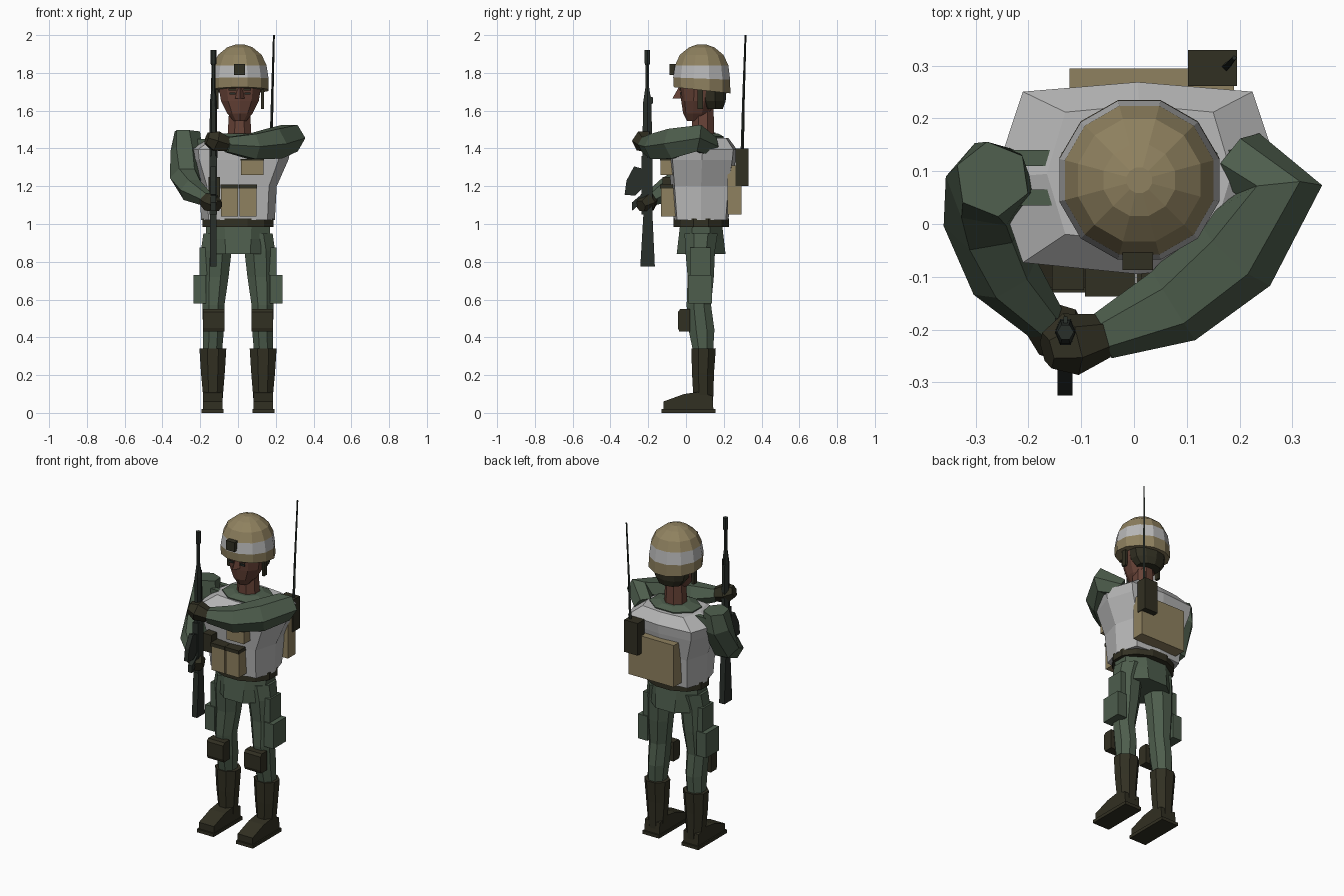
import bpy, bmesh, math
from mathutils import Vector


def material(name, r, g, b):
    m = bpy.data.materials.new(name)
    m.diffuse_color = (r, g, b, 1)
    return m


GREEN = material("green_cloth", .075, .11, .073)
DARK = material("dark_leather", .031, .029, .016)
GUN = material("gun_metal", .022, .028, .023)
KHAKI = material("khaki", .275, .22, .115)
WHITE = material("pale_grey", .48, .48, .48)
SKIN = material("brown_skin", .135, .055, .038)


def finish(name, bm, mats):
    bmesh.ops.recalc_face_normals(bm, faces=bm.faces[:])
    me = bpy.data.meshes.new(name)
    bm.to_mesh(me)
    bm.free()
    for m in mats:
        me.materials.append(m)
    ob = bpy.data.objects.new(name, me)
    bpy.context.collection.objects.link(ob)
    return ob


def skin_rings(name, rings, mats, bands=None):
    """Bridge rings of points into a closed flat-faced solid."""
    bm = bmesh.new()
    vs = [[bm.verts.new(p) for p in ring] for ring in rings]
    n = len(vs[0])
    for k, (a, b) in enumerate(zip(vs, vs[1:])):
        for i in range(n):
            j = (i + 1) % n
            f = bm.faces.new((a[i], a[j], b[j], b[i]))
            f.material_index = bands[k] if bands else 0
    for cap, k in ((vs[0], 0), (vs[-1], -1)):
        f = bm.faces.new(cap)
        f.material_index = bands[k] if bands else 0
    return finish(name, bm, mats)


def ngon(n, phase=.5):
    return [(math.sin((i + phase) * math.tau / n), -math.cos((i + phase) * math.tau / n))
            for i in range(n)]


def loft(name, rings, mat, section, bands=None):
    """Rings are (x, y, z, rx, ry[, rise toward the front])."""
    pts = []
    for cx, cy, z, rx, ry, *tilt in rings:
        t = tilt[0] if tilt else 0
        pts.append([(cx + rx * u, cy + ry * v, z - t * v) for u, v in section])
    return skin_rings(name, pts, mat if isinstance(mat, list) else [mat], bands)


def tube(name, path, mat, n=6):
    """Limb along a path of (x, y, z, radius)."""
    p = [Vector(q[:3]) for q in path]
    rings = []
    for i, q in enumerate(path):
        d = Vector()
        if i:
            d += (p[i] - p[i - 1]).normalized()
        if i < len(p) - 1:
            d += (p[i + 1] - p[i]).normalized()
        rot = d.to_track_quat('Z', 'Y')
        rings.append([p[i] + rot @ Vector((u * q[3], v * q[3], 0)) for u, v in ngon(n)])
    return skin_rings(name, rings, [mat])


def box(name, x0, x1, y0, y1, z0, z1, mat):
    rings = [[(x0, y0, z), (x1, y0, z), (x1, y1, z), (x0, y1, z)] for z in (z0, z1)]
    return skin_rings(name, rings, [mat])


def prism(name, profile, x0, x1, mat):
    """Side outline of (y, z) points pulled across x."""
    return skin_rings(name, [[(x, y, z) for y, z in profile] for x in (x0, x1)], [mat])


OCT, HEX, TEN, TWELVE = ngon(8), ngon(6), ngon(10, 0), ngon(12)
CHEST = [(0, -1), (.8, -.88), (1, 0), (.8, .9), (0, 1), (-.8, .9), (-1, 0), (-.8, -.88)]

# Legs, boots and leg gear
for s, side in ((-1, "right"), (1, "left")):
    def mx(a, b):
        return sorted((s * a, s * b))
    c = [(.10, .08, .95, .09, .095), (.115, .075, .86, .088, .085), (.122, .078, .72, .078, .075),
         (.13, .068, .57, .063, .07), (.13, .082, .44, .06, .074), (.135, .09, .33, .055, .058)]
    loft(side + "_trouser_leg", [(s * x, *r) for x, *r in c], GREEN, OCT)
    c = [(.133, .093, .34, .077, .07), (.133, .09, .21, .068, .063), (.132, .092, .04, .052, .055)]
    loft(side + "_boot_shaft", [(s * x, *r) for x, *r in c], DARK, OCT)
    prism(side + "_boot_foot", [(-.12, .018), (.145, .018), (.14, .09), (.06, .11), (-.01, .1),
                                (-.12, .06)], *mx(.082, .185), DARK)
    box(side + "_boot_sole", *mx(.077, .193), -.13, .155, 0, .02, DARK)
    prism(side + "_knee_pad", [(.02, .43), (-.035, .43), (-.043, .45), (-.043, .535), (-.03, .55),
                               (.02, .55)], *mx(.072, .185), DARK)
    box(side + "_thigh_pouch", *mx(.17, .235), .012, .138, .578, .73, GREEN)
    box(side + "_pocket_flap", *mx(.165, .205), .02, .13, .73, .875, GREEN)

# Jacket skirt and belt
loft("jacket_skirt", [(0, .08, .84, .17, .14), (0, .08, .92, .18, .13), (0, .08, 1.0, .185, .12)],
     GREEN, OCT)
loft("belt", [(0, .08, .985, .195, .152), (0, .08, 1.03, .195, .152)], DARK, TWELVE)

# Armoured vest, collar and shoulder straps
loft("vest", [(0, .08, 1.02, .195, .145), (0, .08, 1.2, .205, .16), (.005, .085, 1.34, .262, .178),
              (.007, .087, 1.395, .272, .182), (.01, .095, 1.455, .175, .13)], WHITE, CHEST)
loft("collar", [(.01, .085, 1.40, .16, .11), (.01, .088, 1.462, .16, .122),
                (.01, .09, 1.48, .09, .085)], GREEN, OCT)
for x0, x1, y in ((-.23, -.13, .11), (-.23, -.13, .035), (.14, .24, .11)):
    box("shoulder_strap", x0, x1, y, y + .03, 1.39, 1.45, GREEN)

# Chest pouches
for x in (-.09, .008):
    box("front_pouch", x, x + .09, -.132, -.05, 1.04, 1.188, KHAKI)
    box("front_pouch_flap", x - .003, x + .093, -.137, -.05, 1.188, 1.21, DARK)
box("chest_pouch", .015, .135, -.135, -.05, 1.26, 1.335, KHAKI)
box("chest_pouch_flap", .013, .137, -.138, -.05, 1.335, 1.345, DARK)
box("side_pouch", -.155, -.095, -.125, -.05, 1.14, 1.25, DARK)

# Back pack, radio and antenna
box("back_pack", -.122, .19, .22, .295, 1.05, 1.31, KHAKI)
box("radio", .102, .195, .262, .33, 1.2, 1.4, DARK)
tube("antenna", [(.175, .298, 1.38, .009), (.18, .303, 1.62, .007), (.19, .315, 2.0, .005)], GUN, 4)

# Neck, head and face
loft("neck", [(.008, .09, 1.44, .07, .065), (.008, .09, 1.63, .058, .06)], SKIN, OCT)
loft("head", [(.01, .05, 1.545, .035, .045), (.01, .06, 1.585, .07, .075), (.01, .07, 1.65, .105, .095),
              (.01, .075, 1.72, .117, .107), (.01, .08, 1.78, .115, .11)], SKIN, TEN)
loft("hair", [(.01, .14, 1.61, .075, .055), (.01, .13, 1.65, .105, .08), (.01, .125, 1.74, .12, .092)],
     DARK, TEN)
loft("nose", [(.01, -.03, 1.665, .025, .042), (.01, -.02, 1.735, .009, .012)], SKIN, ngon(4, 0))
for s in (-1, 1):
    box("eye", *sorted((.01 + s * .024, .01 + s * .055)), -.031, -.023, 1.685, 1.697, GUN)
    box("eyebrow", *sorted((.01 + s * .018, .01 + s * .06)), -.034, -.026, 1.708, 1.718, DARK)
    box("chin_strap", *sorted((.01 + s * .112, .01 + s * .128)), .06, .09, 1.61, 1.73, DARK)

# Helmet with a pale band
loft("helmet", [(.01, .085, 1.708, .157, .155, .017), (.01, .083, 1.77, .157, .156, .006),
                (.01, .083, 1.84, .146, .146), (.01, .083, 1.895, .12, .12),
                (.01, .083, 1.935, .07, .07), (.01, .083, 1.95, .025, .025)],
     [KHAKI, WHITE], TWELVE, [0, 1, 0, 0, 0])
box("goggle_block", -.022, .036, -.087, -.04, 1.79, 1.848, DARK)

# Arms and gloved hands
tube("right_arm", [(-.268, .085, 1.49, .072), (-.272, .075, 1.39, .086), (-.28, .01, 1.245, .082),
                   (-.245, -.1, 1.18, .068), (-.165, -.19, 1.13, .04)], GREEN)
tube("right_hand", [(-.185, -.175, 1.135, .036), (-.145, -.205, 1.115, .055), (-.105, -.24, 1.095, .033)],
     DARK)
tube("left_arm", [(.2, .125, 1.41, .06), (.275, .065, 1.455, .082), (.19, -.055, 1.425, .092),
                  (.075, -.155, 1.41, .077), (-.06, -.213, 1.42, .045)], GREEN)
tube("left_hand", [(-.055, -.212, 1.42, .042), (-.12, -.228, 1.44, .06), (-.165, -.24, 1.455, .035)], DARK)

# Rifle held upright
prism("rifle_stock", [(-.242, .775), (-.165, .775), (-.178, 1.06), (-.225, 1.06)], -.149, -.113, GUN)
box("rifle_receiver", -.15, -.112, -.235, -.178, 1.05, 1.36, GUN)
prism("rifle_magazine", [(-.22, 1.2), (-.27, 1.15), (-.325, 1.155), (-.315, 1.23), (-.275, 1.305),
                         (-.22, 1.29)], -.145, -.117, GUN)
prism("rifle_grip", [(-.22, 1.13), (-.285, 1.07), (-.285, 1.115), (-.22, 1.17)], -.145, -.117, GUN)
X, Y = -.13, -.205
loft("rifle_handguard", [(X, Y, 1.35, .021, .03), (X, Y, 1.64, .019, .026), (X, Y, 1.72, .011, .012)],
     GUN, HEX)
loft("rifle_barrel", [(X, Y, 1.7, .01, .011), (X, Y, 1.84, .01, .011), (X, Y, 1.85, .016, .016),
                      (X, Y, 1.92, .016, .016)], GUN, HEX)
prism("rifle_sight", [(-.2, 1.62), (-.175, 1.64), (-.175, 1.67), (-.2, 1.68)], -.134, -.126, GUN)
